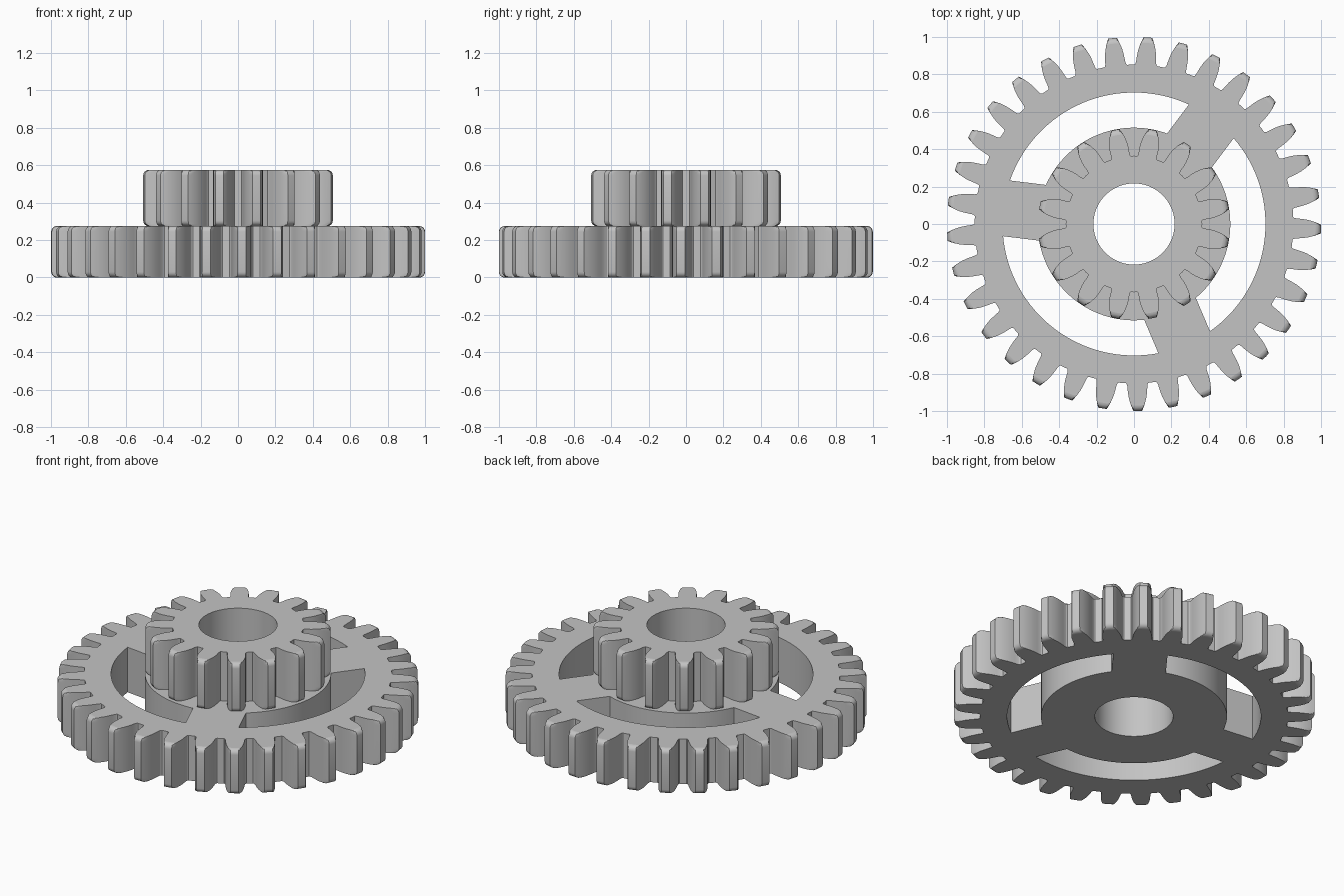
import bpy, bmesh
from math import sin, cos, asin, pi, radians, sqrt

cube = bpy.data.objects.get("Cube")
if cube:
    bpy.data.objects.remove(cube)

grey = bpy.data.materials.new("plain_grey")
grey.use_nodes = True
grey.diffuse_color = (0.55, 0.55, 0.55, 1)
grey.node_tree.nodes["Principled BSDF"].inputs["Base Color"].default_value = grey.diffuse_color

BORE = 0.217
HUB, RIM, SPOKE_HALF = 0.515, 0.703, 0.15


def add_prism(bm, rings):
    """Closed solid from stacked rings of equal point counts."""
    loops = [[bm.verts.new(p) for p in ring] for ring in rings]
    n = len(loops[0])
    for low, high in zip(loops, loops[1:]):
        for i in range(n):
            j = (i + 1) % n
            bm.faces.new((low[i], low[j], high[j], high[i]))
    bm.faces.new(loops[0][::-1])
    bm.faces.new(loops[-1])


def make_object(name, bm):
    mesh = bpy.data.meshes.new(name)
    bm.normal_update()
    bm.to_mesh(mesh)
    bm.free()
    mesh.materials.append(grey)
    obj = bpy.data.objects.new(name, mesh)
    bpy.context.collection.objects.link(obj)
    return obj


def polar(r, a, z):
    return (r * cos(a), r * sin(a), z)


def arc(r, start, end, steps):
    return [(r, start + (end - start) * i / steps) for i in range(steps + 1)]


def gear_outline(teeth, offset, flank):
    """Polar outline; flank lists (radius, half width) from root to tip."""
    half = [(r, asin(w / r)) for r, w in flank]
    tooth = [(r, -a) for r, a in half] + [(half[-1][0], 0)] + [(r, a) for r, a in half[::-1]]
    tooth.append((half[0][0], pi / teeth))
    return [(r, a + offset + k * 2 * pi / teeth) for k in range(teeth) for r, a in tooth]


def make_gear(name, teeth, offset, flank, bottom, top, cutter_outlines):
    # Toothed body whose tips are rounded towards both faces
    outline = gear_outline(teeth, offset, flank)
    tip, fillet, steps = flank[-1][0], 0.03, 5
    inset = [(fillet * (1 - cos(t)), fillet * (1 - sin(t)))
             for t in (i * pi / 2 / steps for i in range(steps + 1))]
    levels = [(bottom + h, tip - d) for h, d in inset]
    levels += [(top - h, tip - d) for h, d in reversed(inset)]
    bm = bmesh.new()
    add_prism(bm, [[polar(min(r, limit), a, z) for r, a in outline] for z, limit in levels])
    gear = make_object(name, bm)

    # Bore and windows
    bm = bmesh.new()
    for shape in cutter_outlines:
        add_prism(bm, [[polar(r, a, z) for r, a in shape] for z in (bottom - 0.1, top + 0.1)])
    cutter = make_object(name + "_cutter", bm)
    cutter.hide_render = True
    mod = gear.modifiers.new("openings", "BOOLEAN")
    mod.operation = "DIFFERENCE"
    mod.solver = "EXACT"
    mod.object = cutter
    bpy.ops.object.select_all(action="DESELECT")
    gear.select_set(True)
    bpy.context.view_layer.objects.active = gear
    bpy.ops.object.modifier_apply(modifier=mod.name)
    bpy.data.objects.remove(cutter)

    # Smooth walls, flat end faces
    bpy.ops.object.shade_smooth_by_angle(angle=radians(30))
    for poly in gear.data.polygons:
        if abs(poly.normal.z) > 0.999:
            poly.use_smooth = False
    return gear


bore = arc(BORE, 0, 2 * pi, 72)[:-1]

# Curved windows separated by three parallel-sided spokes
windows = []
for k in range(3):
    spoke = radians(53 + 120 * k)
    following = spoke + radians(120)
    outer, inner = asin(SPOKE_HALF / RIM), asin(SPOKE_HALF / HUB)
    windows.append(arc(RIM, spoke + outer, following - outer, 32)
                   + arc(HUB, following - inner, spoke + inner, 32))

large_flank = [(0.852, 0.062), (0.856, 0.057), (0.866, 0.054), (0.885, 0.0525),
               (0.91, 0.050), (0.935, 0.046), (0.96, 0.039), (0.982, 0.031), (1.0, 0.023)]
small_flank = [(0.365, 0.053), (0.372, 0.0505), (0.385, 0.050), (0.41, 0.051),
               (0.435, 0.049), (0.457, 0.045), (0.48, 0.038), (0.5, 0.029), (0.513, 0.022)]

make_gear("large_gear", 33, radians(-1.55), large_flank, 0, 0.275, [bore] + windows)
make_gear("small_gear", 16, radians(11.25), small_flank, 0.275, 0.575, [bore])
